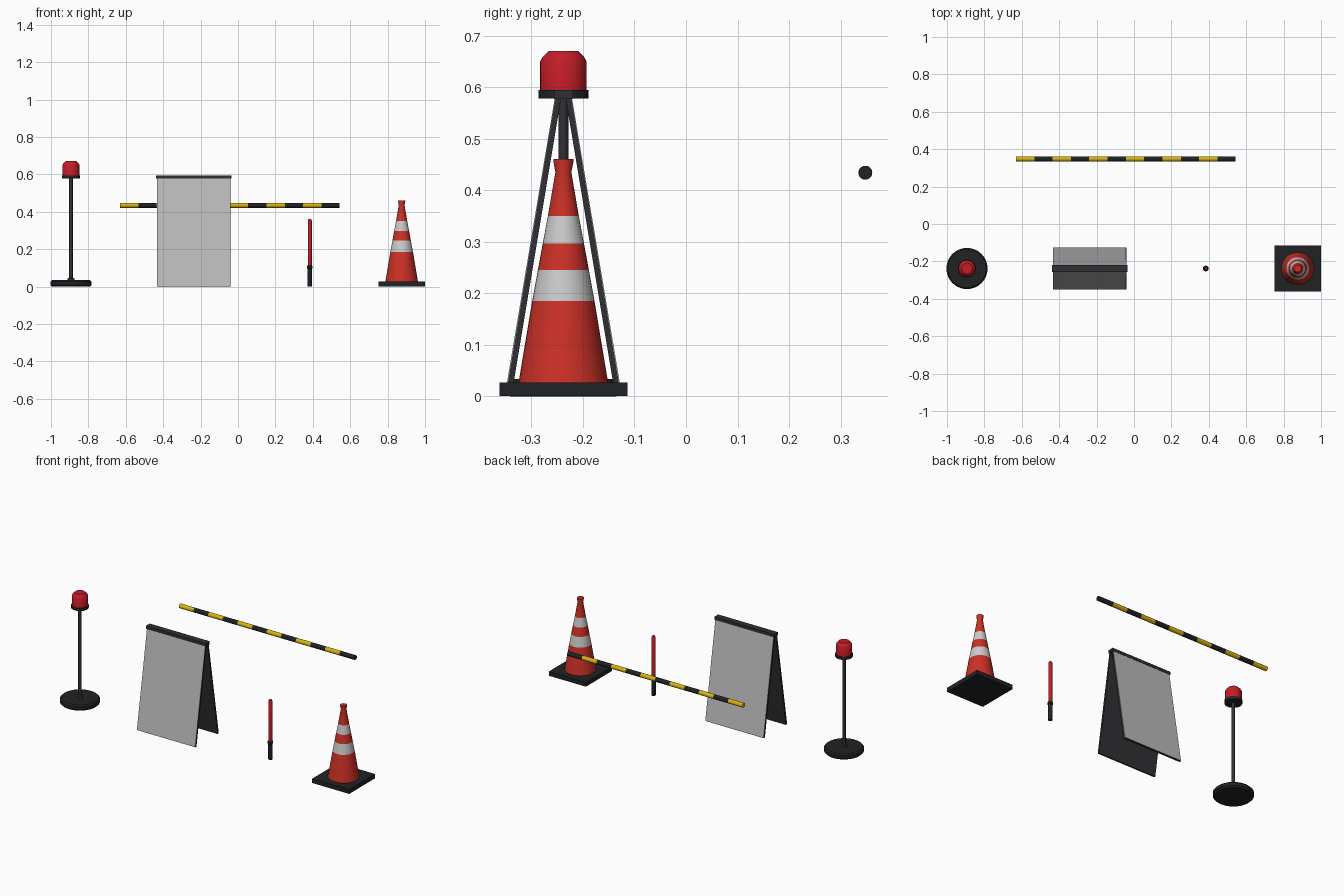
import bpy, bmesh, math
from mathutils import Matrix

if "Cube" in bpy.data.objects:
    bpy.data.objects.remove(bpy.data.objects["Cube"])

ROW_Y = -0.238


def mat(name, rgb):
    m = bpy.data.materials.new(name)
    m.diffuse_color = (*rgb, 1)
    m.use_nodes = True
    m.node_tree.nodes["Principled BSDF"].inputs["Base Color"].default_value = m.diffuse_color
    return m


BLACK = mat("black", (0.015, 0.016, 0.018))
FRAME = mat("dark_frame", (0.03, 0.03, 0.035))
RED = mat("red", (0.55, 0.012, 0.02))
ORANGE = mat("orange_red", (0.6, 0.03, 0.02))
WHITE = mat("white_band", (0.6, 0.6, 0.6))
YELLOW = mat("yellow", (0.7, 0.45, 0.005))
GREY = mat("grey_sheet", (0.5, 0.5, 0.5))


def finish(name, bm, mats, loc=(0, 0, 0), smooth=False):
    bmesh.ops.recalc_face_normals(bm, faces=bm.faces)
    me = bpy.data.meshes.new(name)
    bm.to_mesh(me)
    bm.free()
    for m in mats:
        me.materials.append(m)
    ob = bpy.data.objects.new(name, me)
    bpy.context.collection.objects.link(ob)
    ob.location = loc
    if smooth:
        bpy.ops.object.select_all(action='DESELECT')
        ob.select_set(True)
        bpy.context.view_layer.objects.active = ob
        bpy.ops.object.shade_smooth_by_angle(angle=math.radians(30))
    return ob


def lathe(name, profile, mats, loc, bands=None, axis='Z', n=32):
    """Closed solid of revolution; profile is (r, z), bands gives a material per step."""
    bm = bmesh.new()
    rings = [[bm.verts.new((r * math.cos(2 * math.pi * i / n),
                            r * math.sin(2 * math.pi * i / n), z)) for i in range(n)]
             for r, z in profile]
    bands = bands or [0] * (len(rings) - 1)
    for a, b, k in zip(rings, rings[1:], bands):
        for i in range(n):
            j = (i + 1) % n
            bm.faces.new((a[i], a[j], b[j], b[i])).material_index = k
    bm.faces.new(rings[0]).material_index = bands[0]
    bm.faces.new(rings[-1]).material_index = bands[-1]
    if axis == 'X':
        bm.transform(Matrix.Rotation(math.pi / 2, 4, 'Y'))
    return finish(name, bm, mats, loc, True)


def prism(name, section, x0, x1, m, loc=(0, 0, 0)):
    """Extrude a (y, z) section along x."""
    bm = bmesh.new()
    a = [bm.verts.new((x0, y, z)) for y, z in section]
    b = [bm.verts.new((x1, y, z)) for y, z in section]
    bm.faces.new(a)
    bm.faces.new(b)
    for i in range(len(a)):
        j = (i + 1) % len(a)
        bm.faces.new((a[i], a[j], b[j], b[i]))
    return finish(name, bm, [m], loc)


# Beacon on a stand
B = (-0.893, ROW_Y, 0)
lathe("beacon_foot", [(0.102, 0), (0.11, 0.008), (0.11, 0.026), (0.102, 0.034)], [BLACK], B, n=48)
lathe("beacon_pole", [(0.018, 0.03), (0.018, 0.044), (0.0095, 0.048), (0.0095, 0.582)], [FRAME], B)
lathe("beacon_collar", [(0.0485, 0.578), (0.0485, 0.595)], [BLACK], B)
lathe("beacon_lamp", [(0.045, 0.594), (0.045, 0.65), (0.040, 0.659), (0.029, 0.67)], [RED], B)

# Folding A-board: two dark panels with grey sheets on the outside
for side, s in (("front", -1), ("back", 1)):
    prism(side + "_panel", [(s * y, z) for y, z in
          ((0.112, 0.001), (0.101, 0.0), (0.004, 0.582), (0.015, 0.582))],
          -0.433, -0.041, FRAME, (0, ROW_Y, 0))
    prism(side + "_sheet", [(s * y, z) for y, z in
          ((0.1135, 0.003), (0.111, 0.003), (0.0145, 0.577), (0.017, 0.577))],
          -0.432, -0.042, GREY, (0, ROW_Y, 0))
prism("hinge_bar", [(-0.0185, 0.577), (0.0185, 0.577), (0.0185, 0.595), (-0.0185, 0.595)],
      -0.438, -0.036, FRAME, (0, ROW_Y, 0))

# Hand baton
W = (0.384, ROW_Y, 0)
lathe("baton_handle", [(0.011, 0), (0.0125, 0.003), (0.0125, 0.095), (0.0155, 0.098),
                       (0.0155, 0.108), (0.012, 0.112)], [BLACK], W)
lathe("baton_tube", [(0.0105, 0.11), (0.0105, 0.354), (0.007, 0.361)], [RED], W)

# Traffic cone with two white bands
C = (0.875, ROW_Y, 0)
prism("cone_base", [(-0.124, 0.001), (0.124, 0.001), (0.124, 0.027), (-0.124, 0.027)],
      -0.124, 0.124, BLACK, C)
lathe("cone_body", [(0.087, 0.026), (0.0605, 0.185), (0.0495, 0.245), (0.040, 0.297),
                    (0.030, 0.35), (0.0155, 0.435), (0.0195, 0.456), (0.0195, 0.461)],
      [ORANGE, WHITE], C, [0, 1, 0, 1, 0, 0, 0])

# Striped barrier pole
N, L = 12, 1.175
lathe("barrier_pole", [(0.0135, L * i / N) for i in range(N + 1)], [YELLOW, BLACK],
      (-0.631, 0.348, 0.434), [i % 2 for i in range(N)], axis='X')
